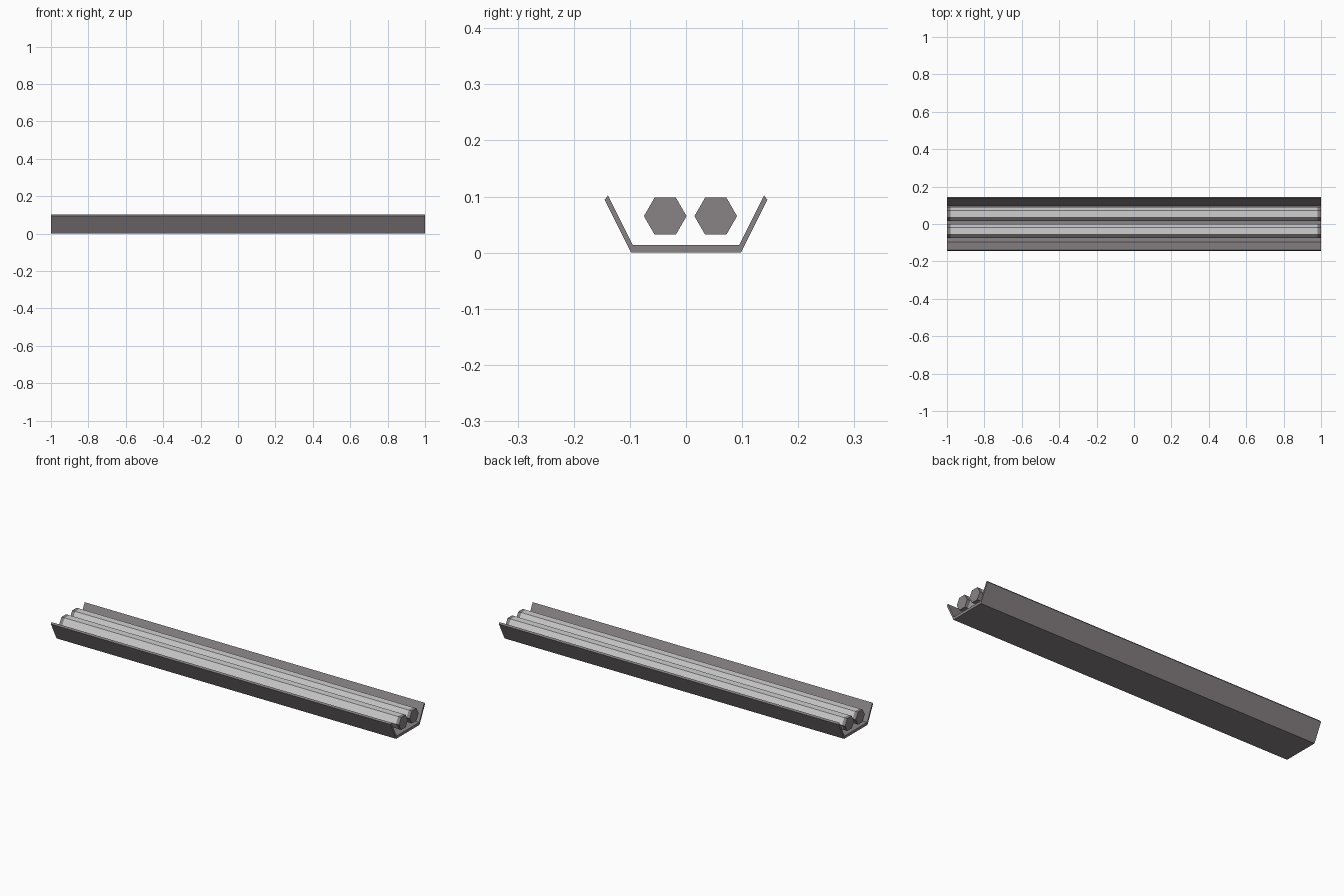
import bpy, bmesh, math

if "Cube" in bpy.data.objects:
    bpy.data.objects.remove(bpy.data.objects["Cube"])


def material(name, rgb):
    m = bpy.data.materials.new(name)
    m.diffuse_color = (*rgb, 1)
    m.use_nodes = True
    m.node_tree.nodes["Principled BSDF"].inputs["Base Color"].default_value = m.diffuse_color
    return m


GREY = material("warm grey metal", (0.25, 0.225, 0.235))
WHITE = material("tube white", (0.62, 0.62, 0.62))


def extrude(name, profile, x0, x1, mat):
    """Extrude a closed (y, z) profile along x."""
    bm = bmesh.new()
    face = bm.faces.new([bm.verts.new((x0, y, z)) for y, z in profile])
    out = bmesh.ops.extrude_face_region(bm, geom=[face])
    moved = [v for v in out["geom"] if isinstance(v, bmesh.types.BMVert)]
    bmesh.ops.translate(bm, verts=moved, vec=(x1 - x0, 0, 0))
    bmesh.ops.recalc_face_normals(bm, faces=bm.faces)
    mesh = bpy.data.meshes.new(name)
    bm.to_mesh(mesh)
    bm.free()
    mesh.materials.append(mat)
    obj = bpy.data.objects.new(name, mesh)
    bpy.context.collection.objects.link(obj)
    return obj


# Tray: flat floor with two flared sides
half = [(0.098, 0), (0.145, 0.094), (0.139, 0.102), (0.095, 0.014)]
tray = half + [(-y, z) for y, z in reversed(half)]
extrude("tray", tray, -1, 1, GREY)

# Two six-sided tubes with grey end caps
for side, y in (("front", -0.037), ("back", 0.053)):
    hexagon = [(y + 0.038 * math.cos(i * math.pi / 3),
                0.065 + 0.038 * math.sin(i * math.pi / 3)) for i in range(6)]
    extrude(side + "_tube", hexagon, -0.982, 0.982, WHITE)
    extrude(side + "_left_cap", hexagon, -1, -0.982, GREY)
    extrude(side + "_right_cap", hexagon, 0.982, 1, GREY)
